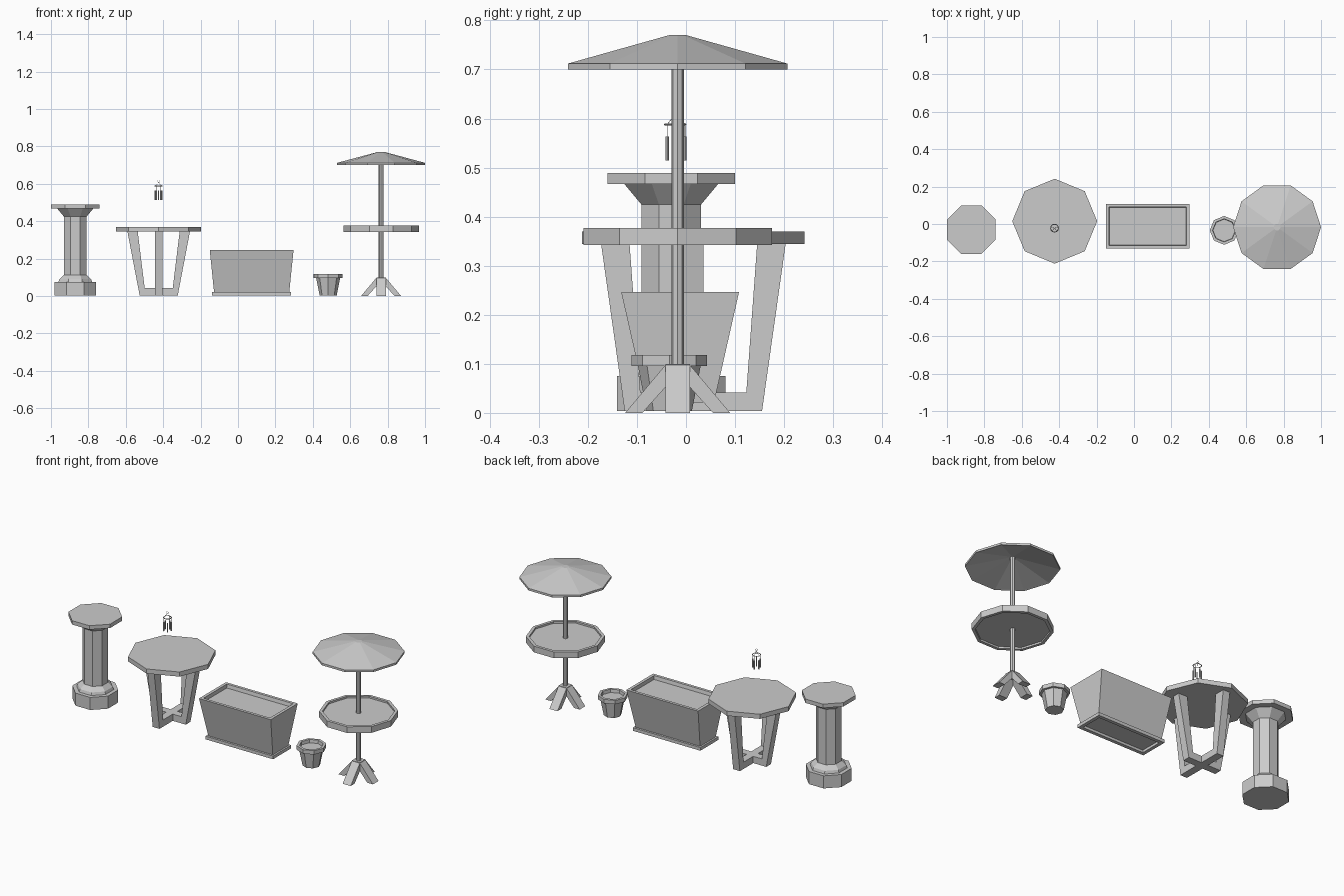
import bpy, bmesh
from math import cos, sin, pi

if "Cube" in bpy.data.objects:
    bpy.data.objects.remove(bpy.data.objects["Cube"])


def mesh_object(name, bm):
    bmesh.ops.recalc_face_normals(bm, faces=bm.faces)
    me = bpy.data.meshes.new(name)
    bm.to_mesh(me)
    bm.free()
    ob = bpy.data.objects.new(name, me)
    bpy.context.collection.objects.link(ob)
    return ob


def polygon(n, flat=False):
    # unit polygon: a corner on +x, or a flat side at distance 1 on +x
    a, r = (pi / n, 1 / cos(pi / n)) if flat else (0, 1)
    return [(r * cos(a + 2 * pi * i / n), r * sin(a + 2 * pi * i / n)) for i in range(n)]


def loft(name, centre, shape, rings):
    # stack scaled copies of a cross-section: rings of (sx, sy, z) or (r, z)
    bm = bmesh.new()
    loops = []
    for ring in rings:
        sx, sy, z = ring if len(ring) == 3 else (ring[0], ring[0], ring[1])
        loops.append([bm.verts.new((centre[0] + x * sx, centre[1] + y * sy, z)) for x, y in shape])
    n = len(shape)
    for a, b in zip(loops, loops[1:]):
        for i in range(n):
            bm.faces.new((a[i], a[(i + 1) % n], b[(i + 1) % n], b[i]))
    bm.faces.new(loops[0][::-1])
    bm.faces.new(loops[-1])
    return mesh_object(name, bm)


def radial_leg(name, centre, profile, width, k):
    # extrude an (r, z) profile across its width, turned k quarter turns
    c, s = ((1, 0), (0, 1), (-1, 0), (0, -1))[k]
    bm = bmesh.new()
    sides = [[bm.verts.new((centre[0] + r * c - w * s, centre[1] + r * s + w * c, z))
              for r, z in profile] for w in (-width / 2, width / 2)]
    n = len(profile)
    bm.faces.new(sides[0])
    bm.faces.new(sides[1][::-1])
    for i in range(n):
        j = (i + 1) % n
        bm.faces.new((sides[0][i], sides[0][j], sides[1][j], sides[1][i]))
    return mesh_object(name, bm)


def wire(name, points, radius):
    cu = bpy.data.curves.new(name, 'CURVE')
    cu.dimensions = '3D'
    cu.bevel_depth = radius
    cu.bevel_resolution = 0
    sp = cu.splines.new('POLY')
    sp.points.add(len(points) - 1)
    for p, co in zip(sp.points, points):
        p.co = (*co, 1)
    ob = bpy.data.objects.new(name, cu)
    bpy.context.collection.objects.link(ob)


square = [(1, 1), (-1, 1), (-1, -1), (1, -1)]

# stone pedestal
loft("pedestal", (-0.87, -0.03), polygon(8, True),
     [(0.111, 0.004), (0.111, 0.075), (0.09, 0.075), (0.085, 0.09), (0.061, 0.112),
      (0.061, 0.425), (0.096, 0.467), (0.13, 0.467), (0.13, 0.489)])

# octagonal table with crossed legs
T = (-0.424, 0.015)
loft("table_top", T, polygon(8), [(0.227, 0.344), (0.227, 0.37)])
for k in range(4):
    ot, it, ob_, ib = (0.188, 0.13, 0.14, 0.108) if k % 2 else (0.167, 0.112, 0.102, 0.075)
    radial_leg("table_leg", T, [(0, 0.004), (ob_, 0.004), (ot, 0.344), (it, 0.344),
                                (ib, 0.042), (0, 0.042)], 0.042, k)

# wind chime: hook loop, cords, ring and hanging tubes
C = (-0.425, -0.022)
wire("chime_hook", [(C[0] + 0.006 * cos(a * pi / 4), C[1], 0.615 + 0.006 * sin(a * pi / 4))
                    for a in range(9)], 0.001)
bpy.ops.mesh.primitive_torus_add(location=(*C, 0.588), major_radius=0.021, minor_radius=0.0022,
                                 major_segments=12, minor_segments=4)
bpy.context.object.name = "chime_ring"
for i in range(5):
    a = 2 * pi * i / 5 + pi / 2
    x, y = C[0] + 0.02 * cos(a), C[1] + 0.02 * sin(a)
    wire("chime_cord", [(*C, 0.609), (x, y, 0.588), (x, y, 0.56)], 0.0007)
    loft("chime_tube", (x, y), polygon(8), [(0.0035, 0.514), (0.0035, 0.563)])

# rectangular planter with recessed soil and base frame
P = (0.073, -0.012)
loft("planter_box", P, square,
     [(0.201, 0.069, 0.02), (0.224, 0.12, 0.246), (0.207, 0.104, 0.246), (0.205, 0.1, 0.226)])
loft("planter_base", P, square,
     [(0.192, 0.062, 0.018), (0.192, 0.062, 0.004), (0.211, 0.081, 0.004),
      (0.211, 0.081, 0.022), (0.19, 0.06, 0.022)])

# flower pot
loft("flower_pot", (0.482, -0.034), polygon(8),
     [(0.046, 0.004), (0.064, 0.096), (0.077, 0.096), (0.077, 0.118), (0.062, 0.118),
      (0.06, 0.1)])

# parasol table
U = (0.765, -0.017)
loft("parasol_canopy", U, polygon(10),
     [(0.015, 0.758), (0.229, 0.702), (0.235, 0.70), (0.235, 0.712), (0.018, 0.77)])
loft("parasol_pole", U, polygon(8), [(0.0128, 0.07), (0.0128, 0.76)])
loft("parasol_table_top", U, polygon(10),
     [(0.185, 0.352), (0.185, 0.342), (0.202, 0.342), (0.202, 0.377), (0.185, 0.377),
      (0.185, 0.367)])
for k in range(4):
    radial_leg("parasol_foot", U, [(0, 0.08), (0.072, 0), (0.107, 0), (0.023, 0.1), (0, 0.1)],
               0.05, k)
